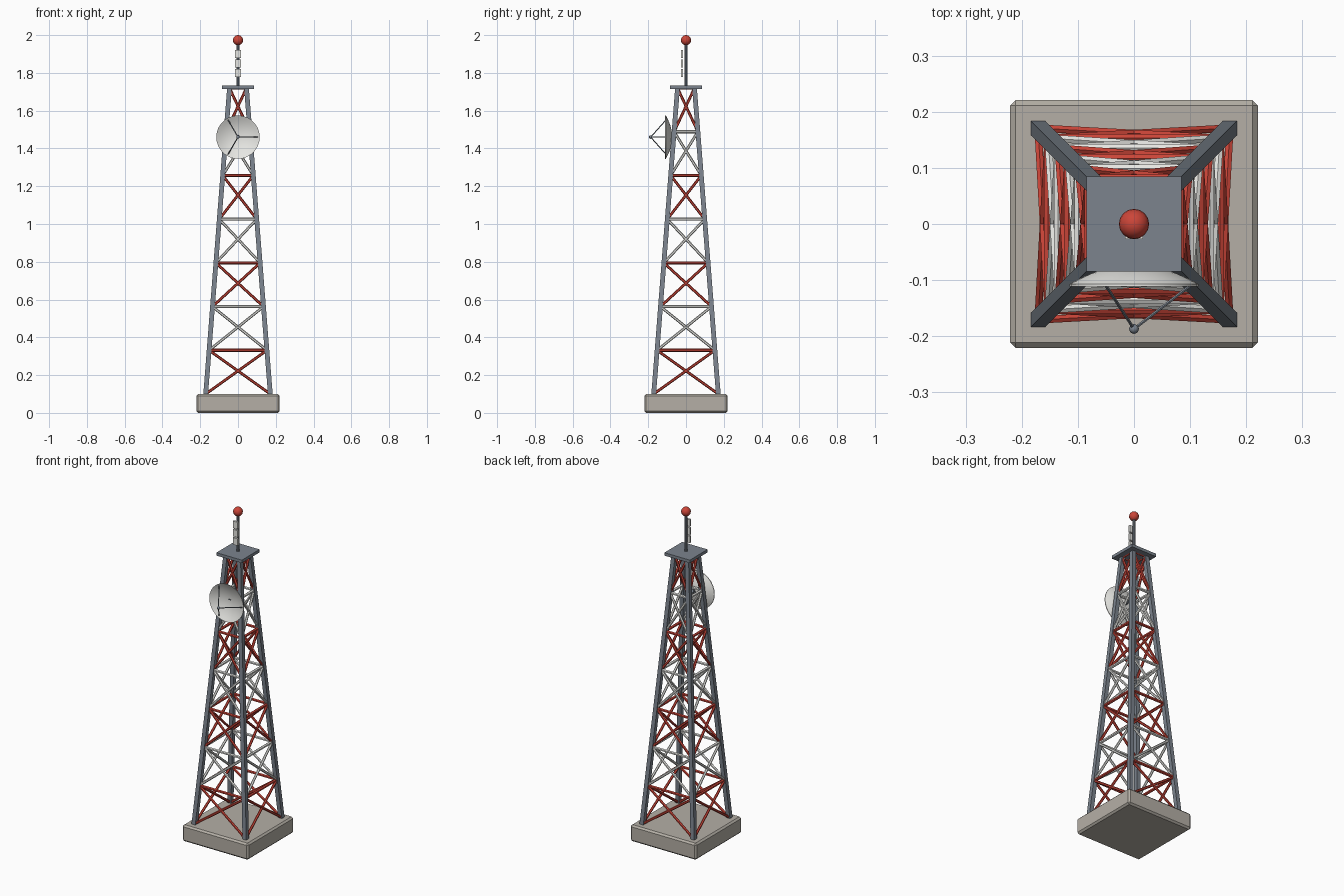
import bpy, bmesh, math
from mathutils import Vector

if "Cube" in bpy.data.objects:
    bpy.data.objects.remove(bpy.data.objects["Cube"])


def material(name, rgb):
    m = bpy.data.materials.new(name)
    m.diffuse_color = (*rgb, 1)
    m.use_nodes = True
    m.node_tree.nodes["Principled BSDF"].inputs["Base Color"].default_value = m.diffuse_color
    return m


RED = material("red_paint", (0.60, 0.06, 0.04))
WHITE = material("white_paint", (0.80, 0.80, 0.77))
STEEL = material("steel", (0.20, 0.23, 0.27))
CONCRETE = material("concrete", (0.46, 0.43, 0.38))


def finish(name, bm, mat, smooth=False):
    bmesh.ops.recalc_face_normals(bm, faces=bm.faces)
    me = bpy.data.meshes.new(name)
    bm.to_mesh(me)
    bm.free()
    me.materials.append(mat)
    ob = bpy.data.objects.new(name, me)
    bpy.context.collection.objects.link(ob)
    if smooth:
        for p in me.polygons:
            p.use_smooth = True
    return ob


def prism(bm, lo, hi, s_lo, s_hi):
    """Upright or leaning box between two centres, with x/y half sizes."""
    rings = [[bm.verts.new((c[0] + a * s[0], c[1] + b * s[1], c[2]))
              for a, b in ((-1, -1), (1, -1), (1, 1), (-1, 1))]
             for c, s in ((lo, s_lo), (hi, s_hi))]
    bm.faces.new(rings[0])
    bm.faces.new(rings[1])
    for i in range(4):
        j = (i + 1) % 4
        bm.faces.new((rings[0][i], rings[0][j], rings[1][j], rings[1][i]))


def rod(bm, a, b, r, sides=6):
    a, b = Vector(a), Vector(b)
    d = b - a
    mat = d.to_track_quat('Z', 'Y').to_matrix().to_4x4()
    mat.translation = (a + b) / 2
    bmesh.ops.create_cone(bm, cap_ends=True, segments=sides, radius1=r,
                          radius2=r, depth=d.length, matrix=mat)


def ball(name, loc, r, mat, u=16, v=10):
    bm = bmesh.new()
    bmesh.ops.create_uvsphere(bm, u_segments=u, v_segments=v, radius=r)
    bmesh.ops.translate(bm, verts=bm.verts, vec=loc)
    return finish(name, bm, mat, True)


# Concrete base
bm = bmesh.new()
prism(bm, (0, 0, 0), (0, 0, 0.10), (0.221, 0.221), (0.221, 0.221))
bmesh.ops.bevel(bm, geom=bm.edges[:], offset=0.01, segments=1, affect='EDGES')
finish("base", bm, CONCRETE)

# Leaning legs
Z0, Z1, N = 0.10, 1.72, 7


def half(z):
    return 0.171 + (0.045 - 0.171) * (z - Z0) / (Z1 - Z0)


corners = ((-1, -1), (1, -1), (1, 1), (-1, 1))
for n, (sx, sy) in enumerate(corners):
    bm = bmesh.new()
    b, t = half(Z0 - 0.005), half(Z1)
    prism(bm, (sx * b, sy * b, Z0 - 0.005), (sx * t, sy * t, Z1),
          (0.0125, 0.0125), (0.0125, 0.0125))
    finish(f"leg_{n + 1}", bm, STEEL)

# Lattice bays, alternating red and white
for k in range(N):
    lo = Z0 + (Z1 - Z0) * k / N
    hi = Z0 + (Z1 - Z0) * (k + 1) / N
    bm = bmesh.new()
    for i in range(4):
        p, q = corners[i], corners[(i + 1) % 4]

        def at(c, z):
            return (c[0] * half(z), c[1] * half(z), z)
        rod(bm, at(p, lo), at(q, hi), 0.0075)
        rod(bm, at(q, lo), at(p, hi), 0.0075)
        rod(bm, at(p, hi), at(q, hi), 0.0085)
    finish(f"bracing_bay_{k + 1}", bm, WHITE if k % 2 else RED)

# Top platform, mast and warning light
bm = bmesh.new()
prism(bm, (0, 0, 1.715), (0, 0, 1.733), (0.085, 0.085), (0.085, 0.085))
finish("platform", bm, STEEL)
bm = bmesh.new()
rod(bm, (0, 0, 1.73), (0, 0, 1.96), 0.009, 10)
finish("mast", bm, STEEL)
ball("warning_light", (0, 0, 1.973), 0.027, RED)

# Antenna panels
for n, z in enumerate((1.80, 1.85, 1.90)):
    bm = bmesh.new()
    prism(bm, (0, -0.021, z - 0.021), (0, -0.021, z + 0.021),
          (0.016, 0.006), (0.016, 0.006))
    finish(f"antenna_panel_{n + 1}", bm, WHITE)

# Dish: thin parabolic shell opening to the front
DZ, R, SEG = 1.46, 0.115, 28
bm = bmesh.new()
radii = [R * i / 6 for i in range(1, 7)]
profile = [(r, -0.077 - 0.034 * (r / R) ** 2) for r in radii]
back = [(r, y + 0.004) for r, y in profile]
path = profile + back[::-1]
rings = [[bm.verts.new((r * math.cos(2 * math.pi * s / SEG), y,
                        DZ + r * math.sin(2 * math.pi * s / SEG)))
          for s in range(SEG)] for r, y in path]
for a, b in zip(rings, rings[1:]):
    for s in range(SEG):
        t = (s + 1) % SEG
        bm.faces.new((a[s], a[t], b[t], b[s]))
for ring, y in ((rings[0], -0.077), (rings[-1], -0.073)):
    c = bm.verts.new((0, y, DZ))
    for s in range(SEG):
        bm.faces.new((ring[s], ring[(s + 1) % SEG], c))
dish = finish("dish", bm, WHITE)
bpy.context.view_layer.objects.active = dish
dish.select_set(True)
bpy.ops.object.shade_smooth_by_angle(angle=math.radians(40))

# Feed struts, feed and dish mount
FEED = (0, -0.187, DZ)
bm = bmesh.new()
for k in range(3):
    a = 2 * math.pi * k / 3
    rod(bm, (0.105 * math.cos(a), -0.106, DZ + 0.105 * math.sin(a)), FEED, 0.003)
finish("feed_struts", bm, STEEL)
ball("feed", FEED, 0.009, STEEL, 8, 6)
bm = bmesh.new()
rod(bm, (0, -0.075, DZ), (0, -0.055, DZ + 0.01), 0.012, 8)
finish("dish_mount", bm, STEEL)
